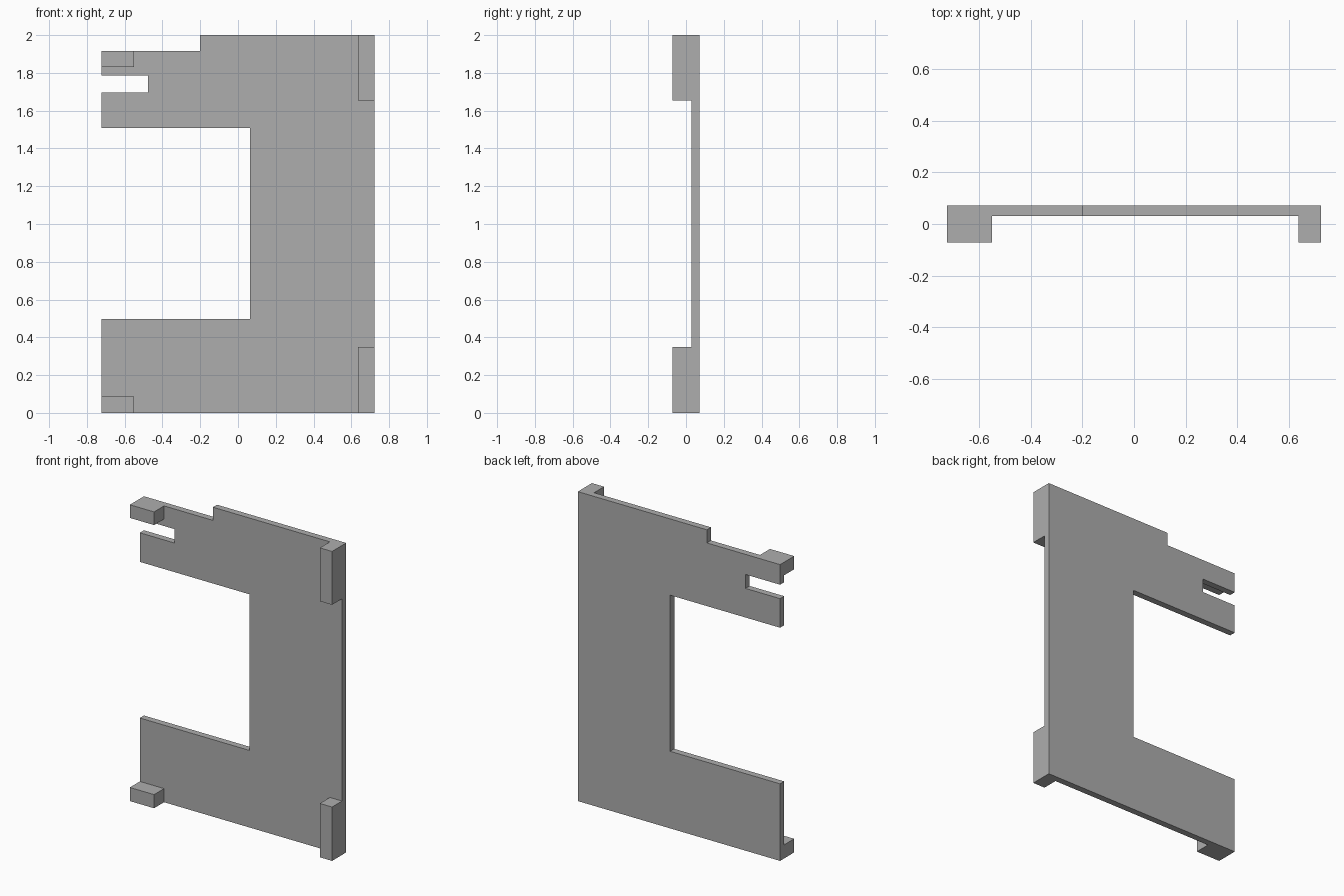
import bpy
import bmesh

# Remove the default cube
cube = bpy.data.objects.get("Cube")
if cube:
    bpy.data.objects.remove(cube, do_unlink=True)

# Single flat grey
grey = bpy.data.materials.new("plain_grey")
grey.use_nodes = True
colour = (0.42, 0.42, 0.42, 1)
grey.diffuse_color = colour
grey.node_tree.nodes["Principled BSDF"].inputs["Base Color"].default_value = colour

SIDE = 0.723      # half width
FRONT = -0.072    # front of the lugs
FACE = 0.03       # front face of the plate
BACK = 0.072      # back face of the plate


def extrude_profile(name, points, y0, y1):
    """Extrude an (x, z) outline from y0 to y1."""
    bm = bmesh.new()
    face = bm.faces.new([bm.verts.new((x, y0, z)) for x, z in points])
    grown = bmesh.ops.extrude_face_region(bm, geom=[face])["geom"]
    verts = [v for v in grown if isinstance(v, bmesh.types.BMVert)]
    bmesh.ops.translate(bm, verts=verts, vec=(0, y1 - y0, 0))
    bmesh.ops.recalc_face_normals(bm, faces=bm.faces)
    mesh = bpy.data.meshes.new(name)
    bm.to_mesh(mesh)
    bm.free()
    mesh.materials.append(grey)
    obj = bpy.data.objects.new(name, mesh)
    bpy.context.collection.objects.link(obj)
    return obj


def lug(name, x0, x1, z0, z1):
    """Rectangular block standing forward from the plate."""
    return extrude_profile(name, [(x0, z0), (x1, z0), (x1, z1), (x0, z1)], FRONT, FACE)


# C-shaped plate with a stepped top and a slot in the upper arm
extrude_profile("back_plate", [
    (-SIDE, 0), (SIDE, 0), (SIDE, 2), (-0.2, 2), (-0.2, 1.915),
    (-SIDE, 1.915), (-SIDE, 1.785), (-0.476, 1.785), (-0.476, 1.695),
    (-SIDE, 1.695), (-SIDE, 1.507), (0.063, 1.507), (0.063, 0.498),
    (-SIDE, 0.498),
], FACE, BACK)

# Corner lugs
lug("upper_left_lug", 0.636, SIDE, 1.655, 2)
lug("lower_left_lug", 0.636, SIDE, 0, 0.348)
lug("upper_right_lug", -SIDE, -0.55, 1.83, 1.915)
lug("lower_right_lug", -SIDE, -0.55, 0, 0.088)
